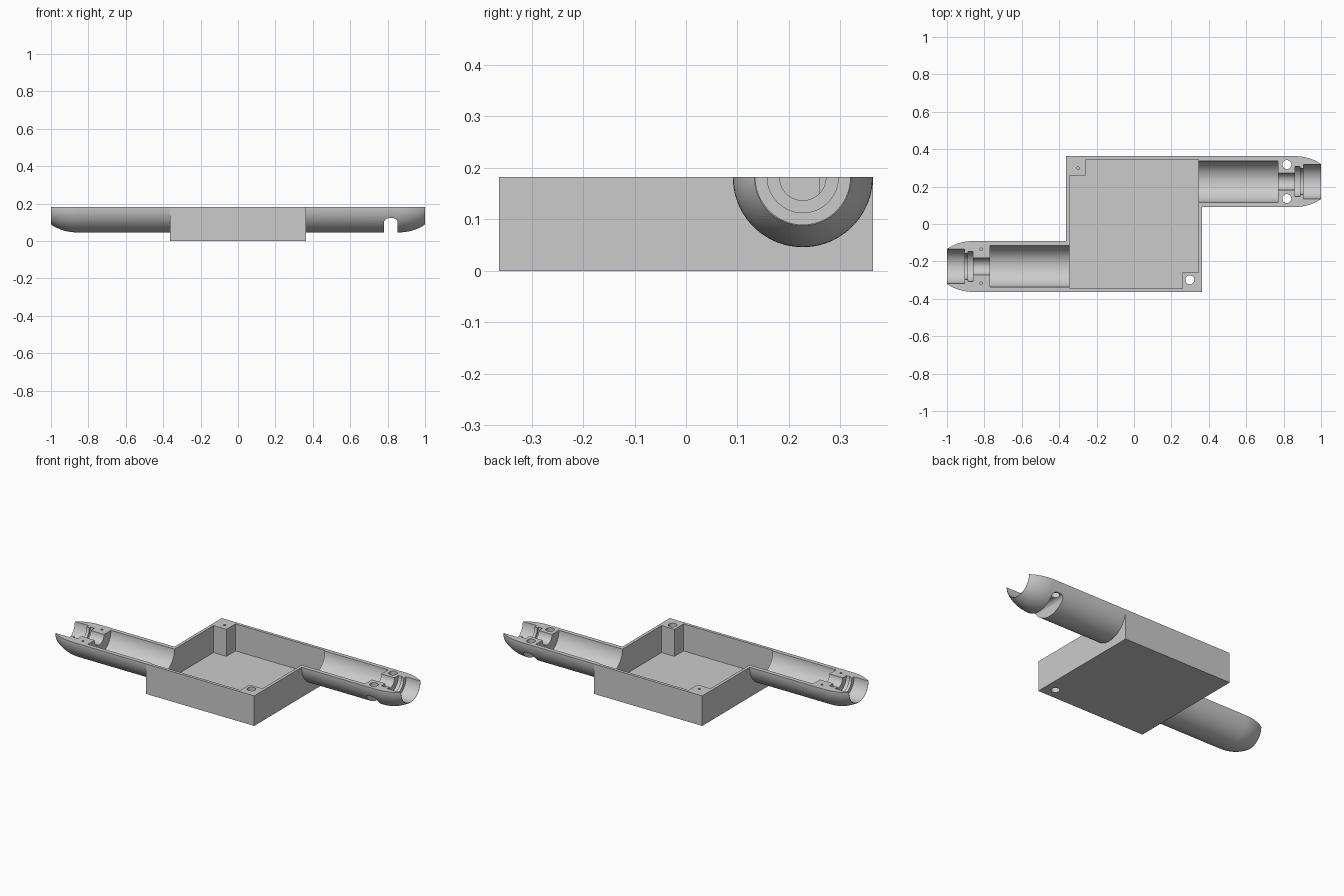
import bpy, bmesh, math

if "Cube" in bpy.data.objects:
    bpy.data.objects.remove(bpy.data.objects["Cube"], do_unlink=True)

TOP = 0.182      # open parting plane
HALF = 0.363     # half width of the box
WALL = 0.018
INNER = HALF - WALL
ARM_Y = 0.227    # arm axis offset
ARM_R = 0.136
BORE_R = 0.111
POST = 0.258     # inner edge of the corner posts
SCREW_X, SCREW_DY = 0.817, 0.091

grey = bpy.data.materials.new("plain grey")
grey.use_nodes = True
colour = (0.6, 0.6, 0.6, 1)
grey.diffuse_color = colour
grey.node_tree.nodes["Principled BSDF"].inputs["Base Color"].default_value = colour


def make_object(name, bm):
    bmesh.ops.recalc_face_normals(bm, faces=bm.faces)
    mesh = bpy.data.meshes.new(name)
    bm.to_mesh(mesh)
    bm.free()
    mesh.materials.append(grey)
    obj = bpy.data.objects.new(name, mesh)
    bpy.context.collection.objects.link(obj)
    return obj


def prism(name, outline, low, high, axis):
    """Extrude a 2D outline along one axis."""
    place = {"x": lambda a, b, t: (t, a, b),
             "y": lambda a, b, t: (a, t, b),
             "z": lambda a, b, t: (a, b, t)}[axis]
    bm = bmesh.new()
    rings = [[bm.verts.new(place(a, b, t)) for a, b in outline] for t in (low, high)]
    n = len(outline)
    for ring in rings:
        bm.faces.new(ring)
    for i in range(n):
        j = (i + 1) % n
        bm.faces.new((rings[0][i], rings[0][j], rings[1][j], rings[1][i]))
    return make_object(name, bm)


def arc(cx, cy, r, start=0, end=360, steps=32):
    """Points along an arc; a full circle leaves out the repeated end."""
    count = steps if end - start == 360 else steps + 1
    angles = [math.radians(start + (end - start) * i / steps) for i in range(count)]
    return [(cx + r * math.cos(a), cy + r * math.sin(a)) for a in angles]


def half_turn(name, profile, side, steps=48):
    """Revolve a closed (x, radius) profile through the lower half turn."""
    bm = bmesh.new()
    rings = []
    for i in range(steps + 1):
        a = math.pi * (1 + i / steps)
        rings.append([bm.verts.new((side * x, side * (ARM_Y + r * math.cos(a)),
                                    TOP + r * math.sin(a))) for x, r in profile])
    n = len(profile)
    for one, two in zip(rings, rings[1:]):
        for k in range(n):
            m = (k + 1) % n
            bm.faces.new((one[k], one[m], two[m], two[k]))
    bm.faces.new(rings[0])
    bm.faces.new(rings[-1])
    return make_object(name, bm)


def cut(obj, cutters):
    """Subtract the cutters, then remove them."""
    bpy.context.view_layer.objects.active = obj
    for cutter in cutters:
        cutter.hide_render = True
        mod = obj.modifiers.new("cut", "BOOLEAN")
        mod.operation = "DIFFERENCE"
        mod.solver = "EXACT"
        mod.object = cutter
        bpy.ops.object.modifier_apply(modifier=mod.name)
        bpy.data.objects.remove(cutter, do_unlink=True)


def finish(obj):
    bpy.ops.object.select_all(action="DESELECT")
    obj.select_set(True)
    bpy.context.view_layer.objects.active = obj
    bpy.ops.object.shade_smooth_by_angle(angle=math.radians(25))


def hole(x, y, r, low):
    return prism("hole_cutter", arc(x, y, r), low, TOP + 0.1, "z")


# Square tray: the cavity outline leaves a screw post in two opposite corners
square = [(-HALF, -HALF), (HALF, -HALF), (HALF, HALF), (-HALF, HALF)]
tray = prism("box_tray", square, 0, TOP, "z")
half_outline = [(-INNER, -INNER), (POST, -INNER), (POST, -POST), (INNER, -POST)]
cavity = half_outline + [(-x, -y) for x, y in half_outline]
post_mid = (POST + INNER) / 2 - 0.003
cutters = [prism("cavity_cutter", cavity, WALL, TOP + 0.1, "z"),
           hole(post_mid, -post_mid, 0.024, -0.1),
           hole(-post_mid, post_mid, 0.007, TOP - 0.08)]
# Openings from the tray into both arms
for side in (1, -1):
    ends = sorted((side * (INNER - 0.05), side * (HALF + 0.05)))
    cutters.append(prism("opening_cutter", arc(side * ARM_Y, TOP, BORE_R, steps=96),
                         ends[0], ends[1], "x"))
cut(tray, cutters)
finish(tray)

# Arm section: rounded nose outside, stepped bore inside
NOSE_X, NOSE_R, RIM = 0.86, 0.245, 0.094
drop = math.degrees(math.acos((NOSE_R - ARM_R + RIM) / NOSE_R))
nose = arc(NOSE_X, ARM_R - NOSE_R, NOSE_R, 90, 90 - drop, 12)
scale = (1 - NOSE_X) / (nose[-1][0] - NOSE_X)
nose = [(NOSE_X + (x - NOSE_X) * scale, r) for x, r in nose]
steps = [(1.0, 0.092), (0.905, 0.092), (0.905, 0.069), (0.887, 0.069), (0.887, 0.081),
         (0.86, 0.081), (0.86, 0.045), (0.771, 0.045), (0.771, BORE_R), (HALF, BORE_R)]
profile = [(HALF, ARM_R)] + nose + steps

left_arm = half_turn("left_arm", profile, 1)
right_arm = half_turn("right_arm", profile, -1)

# Left arm: cross slot underneath and two through holes
slot_w, slot_top, fillet = 0.037, 0.122, 0.026
slot = [(SCREW_X - slot_w, -0.1), (SCREW_X + slot_w, -0.1)]
slot += arc(SCREW_X + slot_w - fillet, slot_top - fillet, fillet, 0, 90, 8)
slot += arc(SCREW_X - slot_w + fillet, slot_top - fillet, fillet, 90, 180, 8)
cut(left_arm, [prism("slot_cutter", slot, 0, 0.5, "y")]
    + [hole(SCREW_X, ARM_Y + d, 0.024, 0.02) for d in (SCREW_DY, -SCREW_DY)])

# Right arm: two small blind pilot holes
cut(right_arm, [hole(-SCREW_X, -ARM_Y + d, 0.007, TOP - 0.06)
                for d in (SCREW_DY, -SCREW_DY)])
for arm in (left_arm, right_arm):
    finish(arm)
